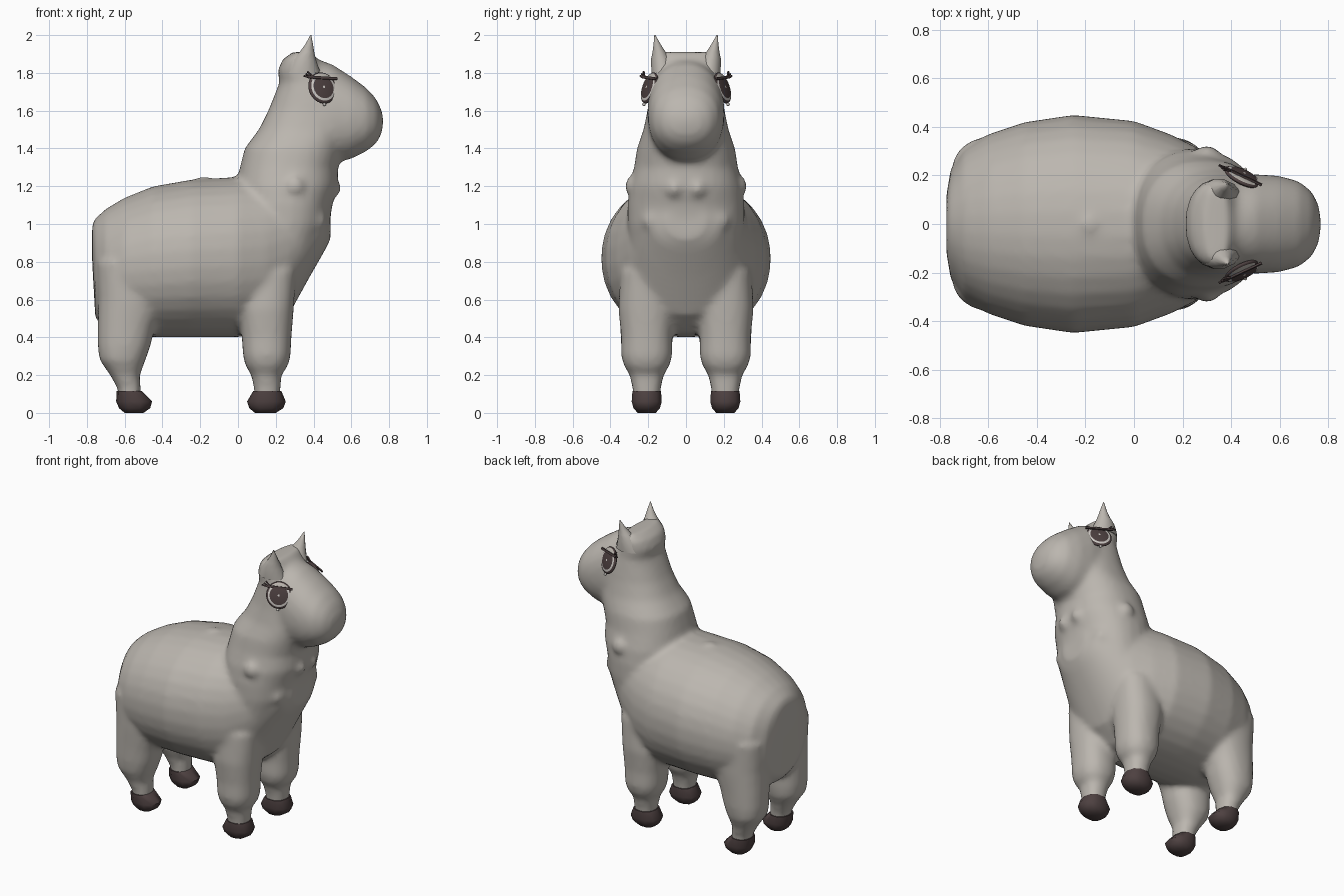
import bpy, bmesh, math
from mathutils import Vector

cube = bpy.data.objects.get("Cube")
if cube:
    bpy.data.objects.remove(cube)


def material(name, rgb):
    m = bpy.data.materials.new(name)
    m.use_nodes = True
    m.diffuse_color = (*rgb, 1)
    m.node_tree.nodes["Principled BSDF"].inputs["Base Color"].default_value = (*rgb, 1)
    return m


WOOL = material("warm grey wool", (0.50, 0.47, 0.43))
HOOF = material("dark brown", (0.075, 0.052, 0.052))
PALE = material("pale eye", (0.62, 0.59, 0.56))


def finish(name, bm, mats, angle=40):
    bmesh.ops.recalc_face_normals(bm, faces=bm.faces)
    me = bpy.data.meshes.new(name)
    bm.to_mesh(me)
    bm.free()
    for m in mats:
        me.materials.append(m)
    ob = bpy.data.objects.new(name, me)
    bpy.context.collection.objects.link(ob)
    bpy.ops.object.select_all(action='DESELECT')
    ob.select_set(True)
    bpy.context.view_layer.objects.active = ob
    bpy.ops.object.shade_smooth_by_angle(angle=math.radians(angle))
    return ob


def loft(bm, rows, axis, y=0.0, power=2.0, seg=32):
    """Rows are (position on axis, low, high, half width in y)."""
    rings = []
    for t, lo, hi, w in rows:
        ring = []
        for i in range(seg):
            a = 2 * math.pi * (i + 0.5) / seg
            c, s = (math.copysign(abs(f) ** (2 / power), f) for f in (math.cos(a), math.sin(a)))
            q = (lo + hi) / 2 + s * (hi - lo) / 2
            p = (t, y + c * w, q) if axis == 'x' else (q, y + c * w, t)
            ring.append(bm.verts.new(p))
        rings.append(ring)
    for a, b in zip(rings, rings[1:]):
        for i in range(seg):
            j = (i + 1) % seg
            bm.faces.new((a[i], a[j], b[j], b[i]))
    bm.faces.new(rings[0])
    bm.faces.new(rings[-1])


# Torso, neck, head and legs, fused into one soft skin
torso = [(-.772, .80, 1.0, .12), (-.755, .5, 1.03, .22), (-.7, .44, 1.08, .31),
         (-.6, .42, 1.14, .37), (-.45, .40, 1.20, .42), (-.25, .40, 1.235, .45),
         (0, .40, 1.25, .425), (.15, .42, 1.25, .37), (.27, .52, 1.25, .31),
         (.38, .72, 1.25, .25), (.46, .86, 1.2, .19), (.49, .92, 1.1, .1)]
neck = [(.85, 0, .43, .3), (1.0, 0, .485, .31), (1.1, 0, .5, .31), (1.2, -.01, .53, .30),
        (1.3, .01, .53, .275), (1.4, .035, .56, .26), (1.5, .11, .6, .225),
        (1.6, .16, .6, .205), (1.7, .20, .55, .19), (1.75, .22, .5, .18),
        (1.81, .21, .46, .178), (1.87, .235, .42, .175), (1.91, .29, .39, .16)]
head = [(.25, 1.45, 1.8, .15), (.4, 1.35, 1.88, .195), (.5, 1.32, 1.845, .205),
        (.6, 1.345, 1.78, .198), (.68, 1.385, 1.72, .175), (.73, 1.425, 1.665, .135),
        (.757, 1.47, 1.61, .085), (.768, 1.52, 1.57, .03)]
front_leg = [(.07, .09, .22, .07), (.13, .085, .225, .075), (.2, .07, .23, .09),
             (.25, .04, .265, .12), (.3, .027, .278, .135), (.4, .02, .283, .135),
             (.55, 0, .295, .15), (.75, 0, .31, .14)]
back_leg = [(.07, -.63, -.515, .07), (.13, -.638, -.515, .073), (.2, -.677, -.52, .09),
            (.28, -.733, -.49, .125), (.35, -.742, -.465, .135), (.45, -.742, -.44, .14),
            (.6, -.74, -.38, .15), (.8, -.75, -.4, .15)]
bm = bmesh.new()
loft(bm, torso, 'x', power=2.1)
loft(bm, neck, 'z', power=2.3)
loft(bm, head, 'x', power=2.2)
for side in (-1, 1):
    loft(bm, front_leg, 'z', side * .208, 2.3)
    loft(bm, back_leg, 'z', side * .208, 2.3)
    # Wool tufts on the collar
    for x, y, z, r in ((.49, .06, 1.19, .055), (.3, .265, 1.2, .06), (.4, .17, 1.02, .07), (-.18, 0, 1.2, .055)):
        new = bmesh.ops.create_icosphere(bm, subdivisions=3, radius=r)["verts"]
        bmesh.ops.translate(bm, verts=new, vec=(x, side * y, z))
body = finish("woolly_body", bm, [WOOL])
remesh = body.modifiers.new("fuse", 'REMESH')
remesh.mode = 'VOXEL'
remesh.voxel_size = 0.018
remesh.use_smooth_shade = True
soft = body.modifiers.new("soften", 'SMOOTH')
soft.factor = 0.5
soft.iterations = 6
bpy.ops.object.convert(target='MESH')
bpy.ops.object.shade_smooth()

# Hooves
hoof_f = [(0, .09, .2, .05), (.025, .06, .24, .073), (.06, .048, .253, .083), (.115, .08, .23, .079)]
hoof_b = [(0, -.6, -.5, .05), (.025, -.63, -.465, .073), (.06, -.645, -.455, .083), (.115, -.643, -.51, .079)]
for side, word in ((-1, "right"), (1, "left")):
    for rows, end in ((hoof_f, "front"), (hoof_b, "back")):
        bm = bmesh.new()
        loft(bm, rows, 'z', side * .208, 2.4, 10)
        finish(f"{end}_hoof_{word}", bm, [HOOF], 50)

    # Pointed ear, leaning forward to its tip
    bm = bmesh.new()
    ear = [(1.8, .25, .44, .07), (1.87, .285, .415, .055), (1.91, .325, .405, .036),
           (1.95, .355, .398, .02), (2.0, .383, .388, .003)]
    loft(bm, ear, 'z', 0, 2, 12)
    for v in bm.verts:
        v.co.y = side * (v.co.y + .115 + .25 * (v.co.z - 1.8))
    finish(f"ear_{word}", bm, [WOOL], 60)

    # Eye: shallow dome on a frame that faces out, forward and up
    n = Vector((.42, side * .86, .3)).normalized()
    u = Vector((n.y, -n.x, 0)).normalized() * side
    v_up = Vector((0, 0, 1))
    v_up = (v_up - n * v_up.dot(n)).normalized()
    origin = Vector((.447, side * .193, 1.72))

    def place(a, b, c):
        return origin + u * a + v_up * b + n * c

    bm = bmesh.new()
    bmesh.ops.create_uvsphere(bm, u_segments=40, v_segments=40, radius=1)
    for f in bm.faces:
        c = f.calc_center_median()
        r = math.hypot(c.x, c.y)
        if c.z < 0 or r > .92:
            f.material_index = 1
        elif c.y > .56:
            f.material_index = 0
        elif r > .84:
            f.material_index = 1
        elif r > .68 or r < .08:
            f.material_index = 2
        else:
            f.material_index = 1
    for v in bm.verts:
        v.co = place(v.co.x * .082, v.co.y * .086, v.co.z * .02)
    finish(f"eye_{word}", bm, [WOOL, HOOF, PALE], 60)

    # Lash line with three lashes swept to the back
    bm = bmesh.new()
    strips = [((-.085, .055), (.085, .045), .007)]
    strips += [((-.055 - k * .014, .054), (-.085 - k * .012, .085 - k * .012), .004) for k in range(3)]
    for (a0, b0), (a1, b1), h in strips:
        along = Vector((a1 - a0, b1 - b0)).normalized() * h
        quad = [(a0 - along.y, b0 + along.x), (a0 + along.y, b0 - along.x),
                (a1 + along.y, b1 - along.x), (a1 - along.y, b1 + along.x)]
        f = bm.faces.new([bm.verts.new(place(a, b, .016)) for a, b in quad])
        top = bmesh.ops.extrude_face_region(bm, geom=[f])["geom"]
        bmesh.ops.translate(bm, vec=n * .008, verts=[g for g in top if isinstance(g, bmesh.types.BMVert)])
    finish(f"lashes_{word}", bm, [HOOF], 30)

    # Small tear drop below the eye
    bm = bmesh.new()
    bmesh.ops.create_icosphere(bm, subdivisions=2, radius=.009)
    bmesh.ops.translate(bm, verts=bm.verts, vec=place(-.004, -.092, .004))
    finish(f"tear_{word}", bm, [PALE], 60)
